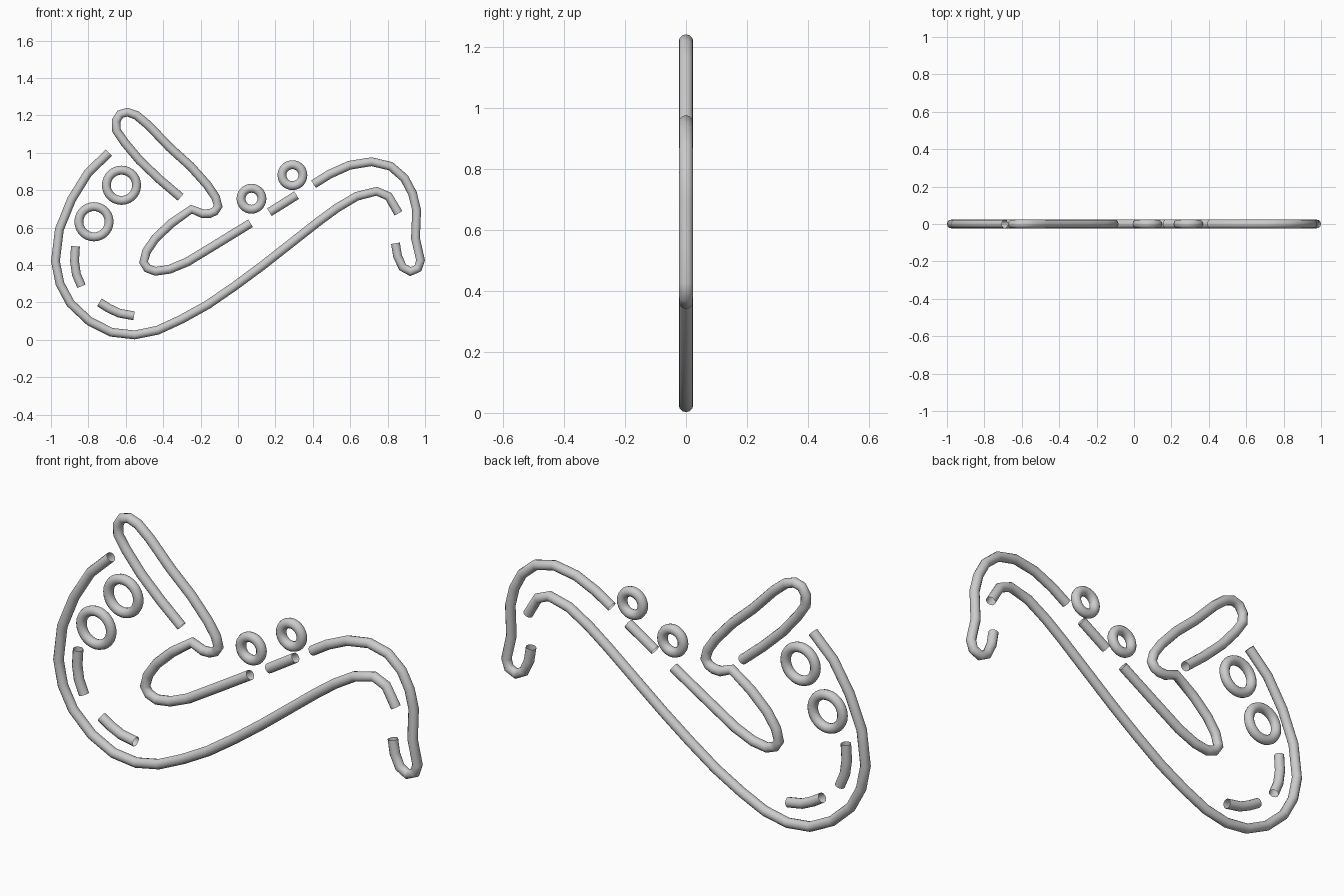
import bpy
from math import radians

R = 0.0237  # tube radius


def tube(name, pts):
    """Open-ended round tube along (x, z) points in the y = 0 plane."""
    cu = bpy.data.curves.new(name, 'CURVE')
    cu.dimensions = '3D'
    cu.bevel_depth = R
    cu.bevel_resolution = 4
    sp = cu.splines.new('POLY')
    sp.points.add(len(pts) - 1)
    for p, (x, z) in zip(sp.points, pts):
        p.co = (x, 0, z, 1)
    sp.use_smooth = True
    ob = bpy.data.objects.new(name, cu)
    bpy.context.collection.objects.link(ob)
    bpy.ops.object.select_all(action='DESELECT')
    bpy.context.view_layer.objects.active = ob
    ob.select_set(True)
    bpy.ops.object.convert(target='MESH')


def ring(name, x, z, major):
    bpy.ops.mesh.primitive_torus_add(
        major_radius=major, minor_radius=R, major_segments=28, minor_segments=12,
        location=(x, 0, z), rotation=(radians(90), 0, 0))
    bpy.context.object.name = name
    bpy.ops.object.shade_smooth()


# Outer sweep of the body, from bell rim to neck
tube("body_outline", [
    (-.69, 1.0), (-.80, .895), (-.89, .75), (-.955, .59), (-.976, .42), (-.952, .30),
    (-.896, .195), (-.794, .099), (-.676, .04), (-.553, .026), (-.43, .051),
    (-.302, .11), (-.163, .187), (-.019, .286), (.126, .393), (.275, .51),
    (.425, .628), (.527, .703), (.634, .767), (.741, .794), (.805, .767), (.858, .676)])

# Neck and hooked mouthpiece
tube("mouthpiece_outline", [
    (.404, .832), (.489, .885), (.596, .933), (.714, .952), (.816, .928), (.89, .864),
    (.933, .783), (.955, .693), (.949, .543), (.976, .425), (.962, .382), (.922, .364),
    (.88, .388), (.853, .447), (.842, .516)])

# Bell rim loop continuing into the inner bend
tube("bell_outline", [
    (-.307, .762), (-.42, .858), (-.527, .96), (-.607, 1.056), (-.65, 1.12),
    (-.652, 1.17), (-.63, 1.206), (-.591, 1.217), (-.543, 1.2), (-.479, 1.147),
    (-.366, 1.029), (-.254, .928), (-.163, .826), (-.12, .762), (-.106, .714),
    (-.124, .687), (-.152, .675), (-.19, .674), (-.249, .698), (-.356, .623),
    (-.441, .543), (-.489, .473), (-.505, .414), (-.484, .382), (-.441, .366),
    (-.366, .377), (-.27, .417), (-.099, .521), (.067, .623)])

# Short accent strokes
tube("upper_dash", [(.168, .682), (.313, .773)])
tube("side_dash", [(-.869, .5), (-.874, .42), (-.864, .35), (-.837, .286)])
tube("lower_dash", [(-.741, .2), (-.69, .168), (-.634, .142), (-.556, .128)])

# Key rings
for i, (x, z, major) in enumerate([(-.623, .826, .081), (-.77, .631, .081),
                                   (.072, .754, .056), (.291, .88, .056)]):
    ring(f"key_ring_{i + 1}", x, z, major)
